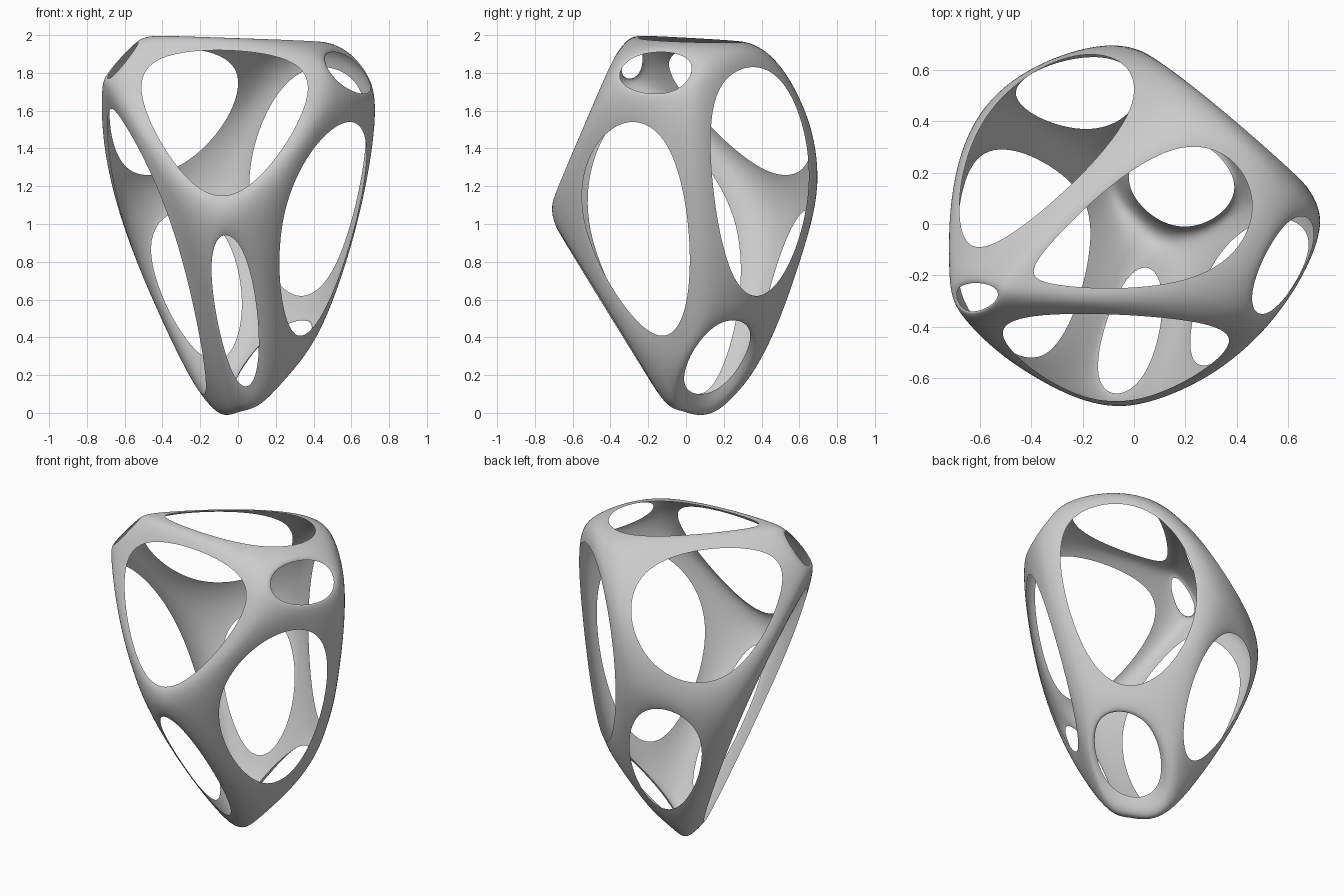
import bpy
import bmesh
from mathutils import Vector

cube = bpy.data.objects.get("Cube")
if cube:
    bpy.data.objects.remove(cube, do_unlink=True)

INSET = 0.86

# Corners of the faceted cage, in hundredths
corners = {
    "a": (47, -30, 198), "b": (-47, -32, 203), "c": (-70, -43, 172),
    "d": (-22, -76, 109), "e": (11, -76, 107), "f": (57, -44, 168),
    "g": (77, 6, 163), "h": (65, 16, 196), "i": (20, 55, 195),
    "j": (-50, -18, 203), "k": (-77, -16, 170), "l": (-67, 43, 112),
    "m": (0, 76, 118), "n": (10, 52, 53), "o": (-20, 20, 0),
    "p": (-9, -3, -11), "q": (12, -9, -2), "r": (50, 11, 53),
}
corners = {k: Vector(v) / 100 for k, v in corners.items()}

# Final shifts of settled corners, in hundredths: rounded tip, then face tilts
shifts = {
    "o": (2, 2, -7), "p": (4, 2, -7), "q": (4, 0, -6), "n": (0, -1, 2),
    "d": (0, 1, 1), "e": (0, -2, 1), "l": (-2, 0, 0),
    "b": (-1, 0, 1), "c": (-1, 0, 1), "j": (1, 0, -1), "k": (0, 0, -1),
}

# Openings: cage corners around each face, then low and high limits of the hole
openings = [
    ("abcdef", (-51, -69, 115), (37, -35, 192)),    # front upper
    ("deqp", (-14, -66, 14), (11, -17, 94)),        # front lower
    ("efgrq", (22, -55, 41), (68, 2, 154)),         # front left
    ("cklopd", (-69, -52, 10), (-17, 29, 161)),     # right
    ("ahijb", (-39, -25, 196), (46, 30, 199.5)),    # top
    ("afgh", (46, -35, 169), (70, 3, 191)),         # small left
    ("bckj", (-69, -34, 177), (-53, -23, 196)),     # small right
    ("hgrnmi", (6, 13, 62), (68, 65, 183)),         # back left
    ("qrnop", (-2, -1, 10), (39, 34, 49)),          # back lower left
    ("imlkj", (-68, -9, 126), (0, 66, 193)),        # back upper right
    ("lmno", (-46, 37, 28), (2, 65, 107)),          # back lower right
]


def middle_of(points):
    return sum(points, Vector()) / len(points)


def area_vector(points):
    return sum((points[i - 1].cross(p) for i, p in enumerate(points)), Vector())


def spline_loop(points, steps=8):
    """Closed cubic B-spline that the smoothed rim will follow."""
    n = len(points)
    result = []
    for i in range(n):
        p, q, r, s = (points[(i + k) % n] for k in range(4))
        for j in range(steps):
            t = j / steps
            result.append(((1 - t) ** 3 * p
                           + (3 * t ** 3 - 6 * t ** 2 + 4) * q
                           + (3 * t * (1 + t - t ** 2) + 1) * r
                           + t ** 3 * s) / 6)
    return result


def fit_opening(nodes, names, low, high):
    """Flatten a face and fit its hole; return rim corners and cage corners."""
    ring = [nodes[n] for n in names]
    centre = middle_of(ring)
    normal = area_vector(ring).normalized()
    ring = [p - normal * normal.dot(p - centre) for p in ring]
    rim = [centre.lerp(p, INSET) for p in ring]
    curve = spline_loop(rim)
    for k in range(3):
        lo = min(p[k] for p in curve)
        hi = max(p[k] for p in curve)
        scale = min(max((high[k] - low[k]) / 100 / (hi - lo), 0.5), 2)
        target = (high[k] + low[k]) / 200
        for p in ring + rim:
            p[k] = target + (p[k] - (lo + hi) / 2) * scale
    return rim, ring


# Settle the cage corners so that every face is flat and suits its hole
nodes = {k: p.copy() for k, p in corners.items()}
for _ in range(60):
    votes = {k: [] for k in nodes}
    for names, low, high in openings:
        for name, point in zip(names, fit_opening(nodes, names, low, high)[1]):
            votes[name].append(point)
    for k, points in votes.items():
        goal = middle_of(points).lerp(corners[k], 0.1)
        nodes[k] = nodes[k].lerp(goal, 0.5)
for k, shift in shifts.items():
    nodes[k] += Vector(shift) / 100

# Strut cage: a band of quads around every opening
bm = bmesh.new()
node_verts = {k: bm.verts.new(p) for k, p in nodes.items()}
inside = Vector((0, 0, 1.1))
for names, low, high in openings:
    rim = fit_opening(nodes, names, low, high)[0]
    rim_verts = [bm.verts.new(p) for p in rim]
    outward = area_vector(rim).dot(middle_of(rim) - inside) > 0
    for i in range(len(names)):
        quad = [node_verts[names[i - 1]], node_verts[names[i]],
                rim_verts[i], rim_verts[i - 1]]
        bm.faces.new(quad if outward else quad[::-1])
for face in bm.faces:
    face.smooth = True
mesh = bpy.data.meshes.new("openwork_shell")
bm.to_mesh(mesh)
bm.free()

shell = bpy.data.objects.new("openwork_shell", mesh)
bpy.context.collection.objects.link(shell)
smooth = shell.modifiers.new("smooth", "SUBSURF")
smooth.levels = smooth.render_levels = 4

# Plain grey
grey = bpy.data.materials.new("plain_grey")
grey.use_nodes = True
colour = (0.6, 0.6, 0.6, 1)
grey.diffuse_color = colour
grey.node_tree.nodes["Principled BSDF"].inputs["Base Color"].default_value = colour
mesh.materials.append(grey)
